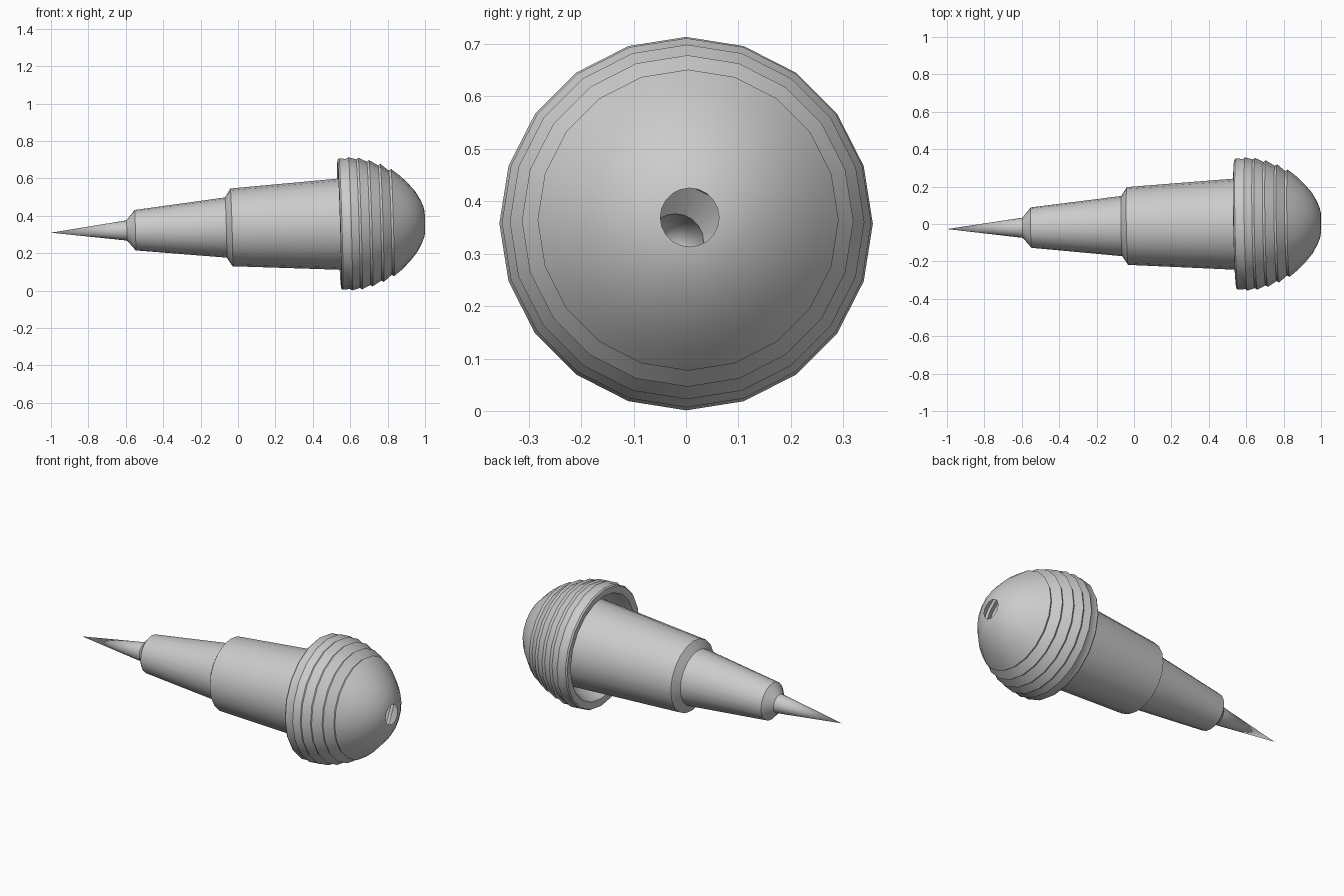
import bpy, bmesh, math
from mathutils import Vector

if "Cube" in bpy.data.objects:
    bpy.data.objects.remove(bpy.data.objects["Cube"])

START = Vector((-1.0, -0.027, 0.310))
END = Vector((1.0, 0.007, 0.369))
AXIS = (END - START).normalized()
SIDE = Vector((0, 1, 0))
SIDE = (SIDE - AXIS * SIDE.dot(AXIS)).normalized()
UP = AXIS.cross(SIDE)
N = 20


def lathe(name, profile, angle):
    """Revolve (x, radius) points round the slightly tilted axis."""
    bm = bmesh.new()
    rings = []
    for x, r in profile:
        c = START.lerp(END, (x + 1) / 2)
        if r == 0:
            rings.append([bm.verts.new(c)] * N)
            continue
        ring = []
        for i in range(N):
            a = 2 * math.pi * i / N
            ring.append(bm.verts.new(c + r * (math.cos(a) * SIDE + math.sin(a) * UP)))
        rings.append(ring)
    for a, b in zip(rings, rings[1:]):
        for i in range(N):
            j = (i + 1) % N
            quad = list(dict.fromkeys((a[i], a[j], b[j], b[i])))
            bm.faces.new(quad)
    bmesh.ops.recalc_face_normals(bm, faces=bm.faces)
    me = bpy.data.meshes.new(name)
    bm.to_mesh(me)
    bm.free()
    ob = bpy.data.objects.new(name, me)
    bpy.context.collection.objects.link(ob)
    bpy.ops.object.select_all(action='DESELECT')
    ob.select_set(True)
    bpy.context.view_layer.objects.active = ob
    bpy.ops.object.shade_smooth_by_angle(angle=math.radians(angle))
    return ob


# Stepped hollow shaft with a pointed tip, open inside the cap
lathe("stepped_shaft", [
    (-1.0, 0), (-0.595, 0.054), (-0.55, 0.108), (-0.065, 0.161),
    (-0.035, 0.208), (0.545, 0.244), (0.64, 0.25)], 35)

# Domed cap: rolled rim, overlapping ridges, smooth crown, open end hole
rim = [(0.64, 0.25), (0.615, 0.275), (0.575, 0.29), (0.546, 0.305), (0.54, 0.325),
       (0.542, 0.345), (0.55, 0.351)]
ridges = []
for x, r in [(0.60, 0.356), (0.653, 0.352), (0.71, 0.338), (0.77, 0.316), (0.826, 0.287)]:
    ridges += [(x - 0.012, r - 0.008), (x, r)]
crown = [(0.873, 0.25), (0.915, 0.208), (0.953, 0.163), (0.98, 0.115),
         (0.994, 0.08), (0.999, 0.056)]
lathe("ridged_cap", rim + ridges + crown, 40)
